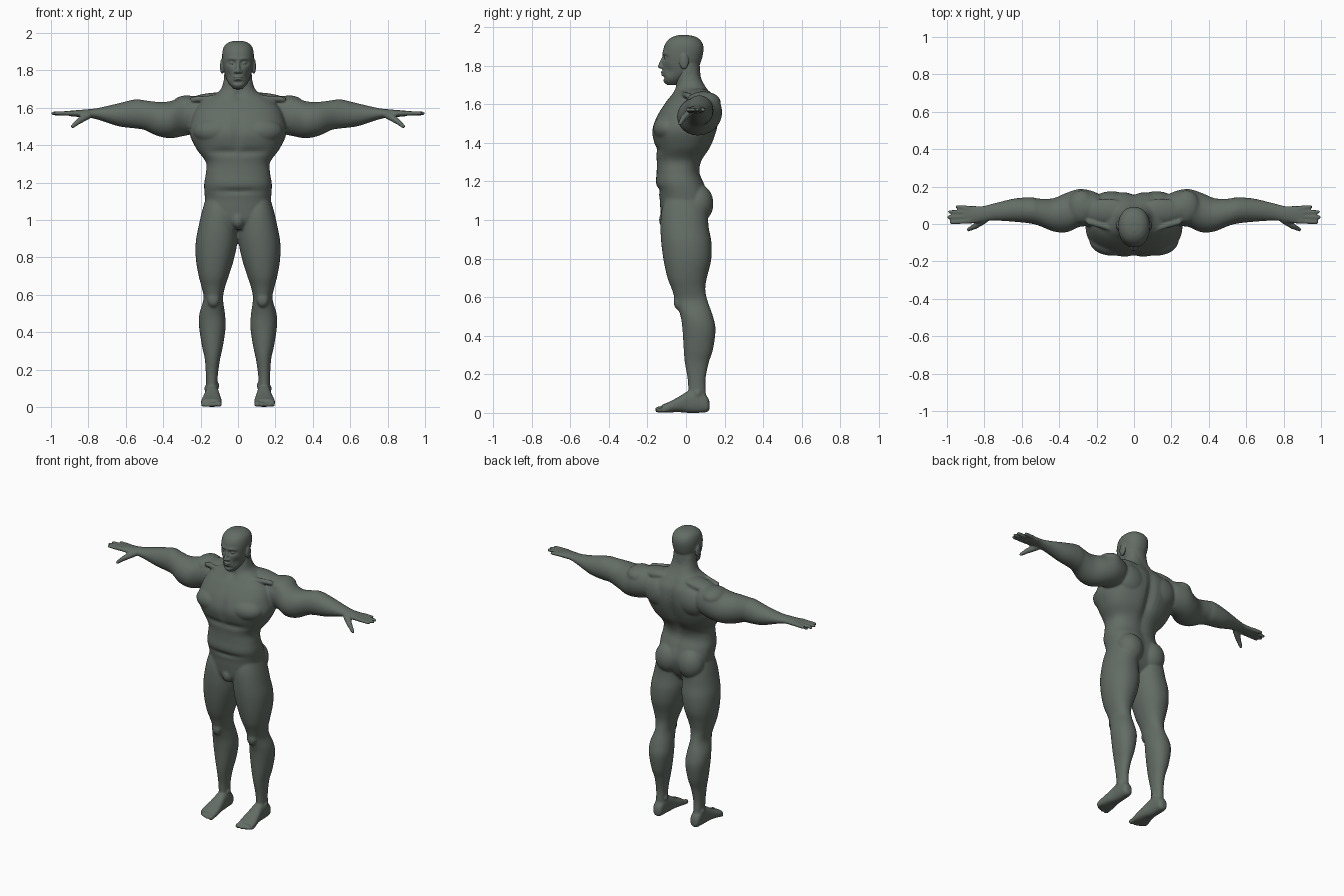
import bpy, bmesh, math
from mathutils import Vector, Matrix

skin = bpy.data.materials.new("grey_green_skin")
skin.diffuse_color = (0.125, 0.15, 0.13, 1)


def spline(rows, steps):
    """Catmull-Rom through the section rows."""
    out = []
    for i in range(len(rows) - 1):
        p0, p1, p2, p3 = (rows[max(0, min(len(rows) - 1, i + k))] for k in (-1, 0, 1, 2))
        for s in range(steps):
            t = s / steps
            out.append([b + .5 * t * (c - a + t * (2*a - 5*b + 4*c - d + t * (3*(b - c) + d - a)))
                        for a, b, c, d in zip(p0, p1, p2, p3)])
    return out + [list(rows[-1])]


def loft(bm, axis, rows, power=2.0, sides=56, steps=6):
    """Rows are (position on axis, low/high of first other axis, low/high of second)."""
    others = [k for k in range(3) if k != axis]
    rings = []
    for t, a0, a1, b0, b1 in spline(rows, steps):
        ring = []
        for i in range(sides):
            ang = 2 * math.pi * i / sides
            c, s = math.cos(ang), math.sin(ang)
            co = [0, 0, 0]
            co[axis] = t
            co[others[0]] = (a0 + a1) / 2 + (a1 - a0) / 2 * math.copysign(abs(c) ** (2 / power), c)
            co[others[1]] = (b0 + b1) / 2 + (b1 - b0) / 2 * math.copysign(abs(s) ** (2 / power), s)
            ring.append(bm.verts.new(co))
        rings.append(ring)
    for r, q in zip(rings, rings[1:]):
        for i in range(sides):
            j = (i + 1) % sides
            bm.faces.new((r[i], r[j], q[j], q[i]))
    bm.faces.new(rings[0][::-1])
    bm.faces.new(rings[-1])


def append(bm, part):
    """Add one closed piece to a larger mesh."""
    tmp = bpy.data.meshes.new("part")
    part.to_mesh(tmp)
    part.free()
    bm.from_mesh(tmp)
    bpy.data.meshes.remove(tmp)


def blob(bm, centre, radii, tilt=0):
    part = bmesh.new()
    m = Matrix.Translation(centre) @ Matrix.Rotation(tilt, 4, 'Y') @ Matrix.Diagonal((*radii, 1))
    bmesh.ops.create_uvsphere(part, u_segments=32, v_segments=20, radius=1, matrix=m)
    append(bm, part)


def capsule(bm, p0, p1, r0, r1):
    """Tapered rod with round ends: a sphere pulled apart at its middle."""
    part = bmesh.new()
    bmesh.ops.create_uvsphere(part, u_segments=20, v_segments=12, radius=1)
    p0, p1 = Vector(p0), Vector(p1)
    turn = (p1 - p0).to_track_quat('Z', 'Y')
    for v in part.verts:
        end, r = (p1, r1) if v.co.z > .01 else (p0, r0)
        v.co = end + turn @ (v.co * r)
    append(bm, part)


def sculpt(bm, centre, radii, push):
    """Push the surface with a soft brush, on both sides."""
    for v in bm.verts:
        d = [(abs(v.co.x) - centre[0]) / radii[0], (v.co.y - centre[1]) / radii[1],
             (v.co.z - centre[2]) / radii[2]]
        w = math.exp(-sum(k * k for k in d))
        v.co += Vector((push[0] * (1 if v.co.x > 0 else -1), push[1], push[2])) * w


def mirror(bm):
    part = bm.copy()
    for v in part.verts:
        v.co.x *= -1
    append(bm, part)


def finish(name, parts, voxel, smooth):
    me = bpy.data.meshes.new(name)
    bm = bmesh.new()
    for p in parts:
        bmesh.ops.recalc_face_normals(p, faces=p.faces[:])
        append(bm, p)
    bm.to_mesh(me)
    bm.free()
    me.materials.append(skin)
    ob = bpy.data.objects.new(name, me)
    bpy.context.collection.objects.link(ob)
    rm = ob.modifiers.new("fuse", 'REMESH')
    rm.mode, rm.voxel_size, rm.use_smooth_shade = 'VOXEL', voxel, True
    sm = ob.modifiers.new("soften", 'SMOOTH')
    sm.factor, sm.iterations = .5, smooth


def sym(rows):
    return [(z, -w, w, f, b) for z, w, f, b in rows]


# torso, from crotch to neck
torso = bmesh.new()
loft(torso, 2, sym([(.95, .05, -.10, .05), (1.0, .15, -.125, .09), (1.06, .17, -.133, .115),
                    (1.12, .177, -.138, .12), (1.19, .181, -.155, .095), (1.25, .172, -.152, .072),
                    (1.31, .172, -.152, .085), (1.38, .222, -.162, .13), (1.46, .258, -.176, .16),
                    (1.53, .25, -.155, .172), (1.60, .225, -.112, .165), (1.65, .17, -.075, .135),
                    (1.69, .10, -.055, .105), (1.74, .078, -.048, .078), (1.80, .07, -.04, .068)]), 2.4)
sculpt(torso, (0, .15, 1.40), (.03, .08, .25), (0, -.025, 0))      # spine groove
sculpt(torso, (0, -.17, 1.47), (.02, .05, .09), (0, .01, 0))       # breastbone
sculpt(torso, (.07, -.16, 1.365), (.1, .05, .018), (0, .012, 0))   # rib arch
sculpt(torso, (0, -.15, 1.155), (.13, .05, .014), (0, .012, 0))    # belly crease
sculpt(torso, (0, -.06, 1.665), (.022, .04, .022), (0, .015, 0))   # throat notch
blob(torso, (0, -.105, 1.0), (.035, .035, .045))                   # groin

# chest, back and seat muscles
muscles = bmesh.new()
blob(muscles, (.115, -.085, 1.475), (.125, .085, .075))
blob(muscles, (.12, .105, 1.54), (.11, .07, .10))
blob(muscles, (.15, .07, 1.645), (.13, .065, .034), .12)
blob(muscles, (.085, .062, 1.085), (.087, .08, .10))
capsule(muscles, (.03, -.05, 1.66), (.24, .01, 1.645), .014, .016)
mirror(muscles)

# arm with shoulder, upper arm, forearm and palm
arms = bmesh.new()
loft(arms, 0, [(.17, .01, .15, 1.49, 1.64), (.22, -.01, .175, 1.465, 1.66), (.29, -.015, .187, 1.45, 1.664),
               (.36, -.044, .167, 1.438, 1.636), (.43, -.04, .138, 1.45, 1.632),
               (.50, -.012, .135, 1.482, 1.64), (.55, .002, .142, 1.49, 1.645),
               (.64, .012, .136, 1.502, 1.624), (.75, .018, .11, 1.537, 1.599),
               (.81, .012, .096, 1.55, 1.592), (.86, .002, .098, 1.552, 1.588),
               (.905, .004, .094, 1.556, 1.584)])
blob(arms, (.28, .09, 1.61), (.075, .09, .056))
# fingers and thumb
for y0, y1, tip in ((.084, .092, .945), (.062, .065, .985), (.038, .036, .991), (.014, .009, .977)):
    capsule(arms, (.88, y0, 1.572), (tip, y1, 1.57), .0135, .0105)
capsule(arms, (.80, .022, 1.56), (.85, -.012, 1.53), .02, .017)
capsule(arms, (.85, -.012, 1.53), (.885, -.03, 1.50), .016, .011)
mirror(arms)

# legs
legs = bmesh.new()
loft(legs, 2, [(.06, .108, .17, .015, .105), (.12, .11, .17, .012, .102), (.18, .107, .172, .008, .102),
               (.26, .095, .178, -.006, .118), (.33, .08, .193, -.012, .14), (.43, .066, .208, -.018, .153),
               (.50, .07, .206, -.028, .14), (.58, .08, .184, -.055, .112), (.64, .07, .194, -.073, .10),
               (.70, .05, .21, -.096, .108), (.79, .022, .225, -.116, .13), (.88, .004, .226, -.128, .132),
               (.96, .004, .212, -.132, .118), (1.04, .01, .194, -.128, .11), (1.11, .03, .174, -.11, .09)], 2.15)
blob(legs, (.132, -.042, .575), (.032, .022, .04))     # kneecap
blob(legs, (.112, .055, .115), (.013, .018, .018))     # ankle bones
blob(legs, (.168, .06, .10), (.013, .018, .018))
# feet and toes
loft(legs, 1, [(.122, .122, .158, .015, .06), (.105, .108, .172, .003, .09), (.06, .104, .176, 0, .12),
               (.01, .10, .178, 0, .112), (-.04, .092, .188, .004, .082), (-.09, .086, .198, .002, .056),
               (-.125, .09, .195, .003, .042)], 2.5)
for x, y, r in ((.102, -.145, .0165), (.129, -.145, .013), (.15, -.138, .012), (.169, -.129, .0115),
                (.186, -.118, .011)):
    capsule(legs, (x, -.09, r + .008), (x, y, r), r, r)
mirror(legs)

finish("body", [torso, muscles, arms, legs], .0065, 6)

# head, with face shaped by soft brushes
head = bmesh.new()
loft(head, 2, sym([(1.70, .022, -.098, -.04), (1.725, .046, -.115, -.01), (1.76, .064, -.121, .04),
                   (1.81, .077, -.122, .073), (1.86, .084, -.12, .088), (1.90, .083, -.113, .09),
                   (1.93, .073, -.095, .076), (1.95, .05, -.066, .048), (1.958, .02, -.035, .012)]),
     2.2, 96, 12)
sculpt(head, (.033, -.115, 1.84), (.02, .04, .012), (0, .018, 0))     # eye sockets
sculpt(head, (.03, -.115, 1.863), (.035, .04, .010), (0, -.006, 0))   # brow
sculpt(head, (.052, -.09, 1.775), (.02, .04, .025), (-.004, .007, 0)) # cheeks
sculpt(head, (0, -.12, 1.737), (.03, .04, .008), (0, .007, 0))        # chin fold
sculpt(head, (0, -.12, 1.715), (.025, .03, .013), (0, -.006, 0))      # chin
features = bmesh.new()
capsule(features, (0, -.112, 1.852), (0, -.133, 1.797), .008, .013)   # nose
for s in (-1, 1):
    blob(features, (s * .013, -.125, 1.793), (.010, .012, .009))      # nostrils
    blob(features, (s * .033, -.100, 1.84), (.014, .013, .009))       # eyes
    blob(features, (s * .085, -.01, 1.822), (.011, .024, .042))       # ears
blob(features, (0, -.118, 1.766), (.026, .013, .006))                 # lips
blob(features, (0, -.117, 1.752), (.023, .012, .006))
# upper neck under the skull
neck = bmesh.new()
loft(neck, 2, sym([(1.68, .07, -.045, .085), (1.74, .076, -.046, .076), (1.82, .07, -.04, .07)]))
finish("head", [head, features, neck], .004, 4)
